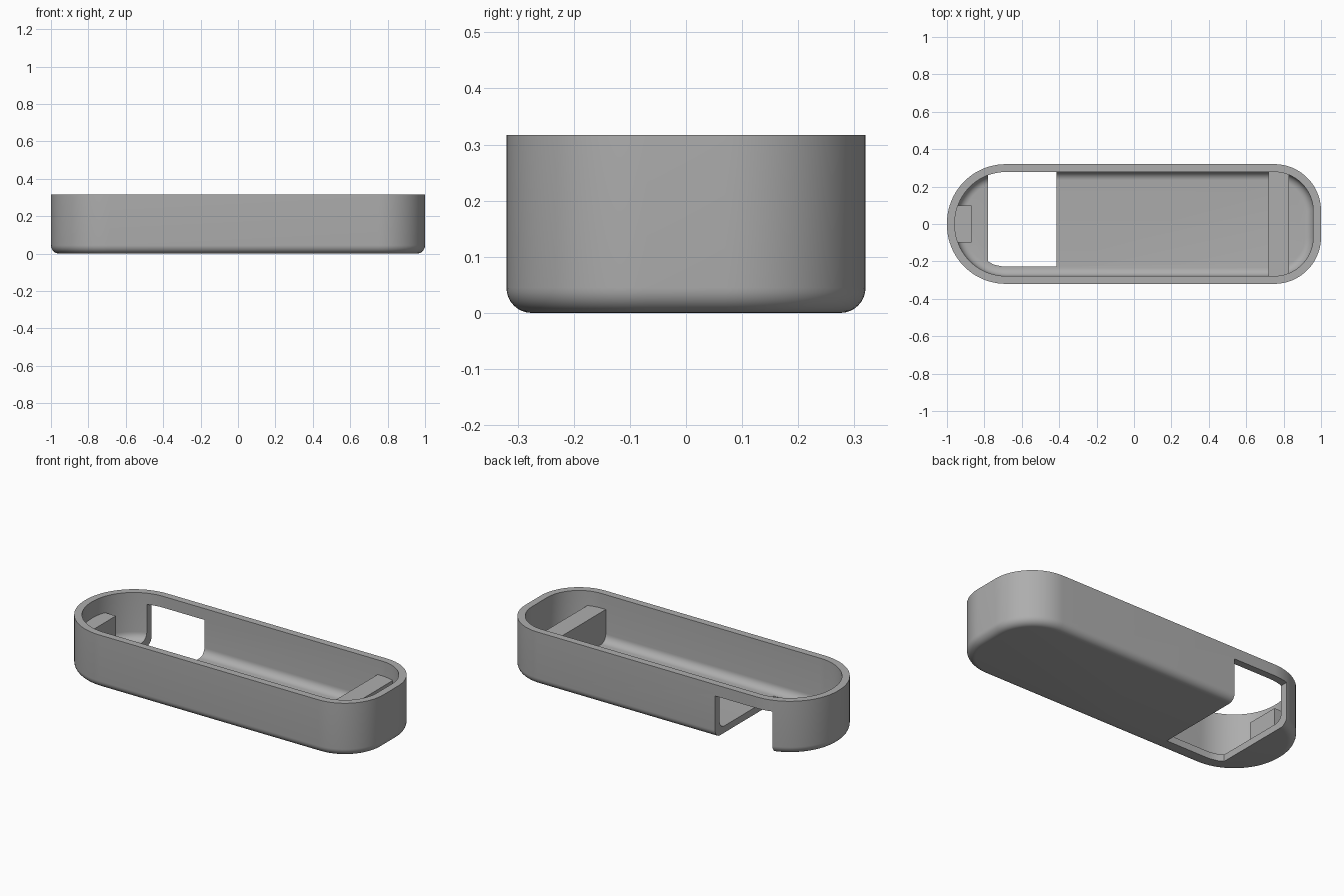
import bpy, bmesh, math

cube = bpy.data.objects.get("Cube")
if cube:
    bpy.data.objects.remove(cube, do_unlink=True)

grey = bpy.data.materials.new("plain grey")
grey.use_nodes = True
grey.diffuse_color = (0.42, 0.42, 0.42, 1)
grey.node_tree.nodes["Principled BSDF"].inputs["Base Color"].default_value = (0.42, 0.42, 0.42, 1)

HALF_W, HEIGHT, WALL, FLOOR = 0.32, 0.317, 0.042, 0.04
STEPS = 20


def outline(inset):
    """Rounded outline: a full round left end, softer corners on the right."""
    pts = []
    for i, (sx, sy, r) in enumerate([(1, 1, 0.25), (-1, 1, 0.315),
                                     (-1, -1, 0.315), (1, -1, 0.25)]):
        cx, cy = sx * (1 - r), sy * (HALF_W - r)
        for k in range(STEPS + 1):
            a = math.pi / 2 * (i + k / STEPS)
            pts.append((cx + (r - inset) * math.cos(a), cy + (r - inset) * math.sin(a)))
    return pts


def add_object(name, bm):
    bmesh.ops.recalc_face_normals(bm, faces=bm.faces)
    mesh = bpy.data.meshes.new(name)
    bm.to_mesh(mesh)
    bm.free()
    mesh.materials.append(grey)
    obj = bpy.data.objects.new(name, mesh)
    bpy.context.collection.objects.link(obj)
    return obj


def prism(name, pts, z0, z1):
    bm = bmesh.new()
    face = bm.faces.new([bm.verts.new((x, y, z0)) for x, y in pts])
    top = bmesh.ops.extrude_face_region(bm, geom=[face])["geom"]
    bmesh.ops.translate(bm, vec=(0, 0, z1 - z0),
                        verts=[v for v in top if isinstance(v, bmesh.types.BMVert)])
    return add_object(name, bm)


def block(name, x0, x1, y, z0, z1):
    return prism(name, [(x0, -y), (x1, -y), (x1, y), (x0, y)], z0, z1)


def fillet(inset, base, r):
    """Inset and height pairs running from the floor up to the wall."""
    return [(inset + r * (1 - math.sin(a)), base + r * (1 - math.cos(a)))
            for a in (math.pi / 2 * k / 8 for k in range(9))]


# Tray shell: outer skin up, over the rim, inner skin down
profile = fillet(0, 0, 0.045) + [(0, HEIGHT), (WALL, HEIGHT)]
profile += reversed(fillet(WALL, FLOOR, 0.045))
bm = bmesh.new()
rings = [[bm.verts.new((x, y, z)) for x, y in outline(inset)] for inset, z in profile]
for low, high in zip(rings, rings[1:]):
    for i in range(len(low)):
        j = (i + 1) % len(low)
        bm.faces.new((low[i], low[j], high[j], high[i]))
bm.faces.new(rings[0])
bm.faces.new(rings[-1])
shell = add_object("tray_shell", bm)

# Opening through the floor and the back wall
cutter = prism("opening_cutter", [(-0.78, 0.5), (-0.78, -0.2), (-0.75, -0.217),
                                  (-0.70, -0.228), (-0.415, -0.228), (-0.415, 0.5)],
               -0.1, 0.25)
cutter.hide_render = True
mod = shell.modifiers.new("opening", "BOOLEAN")
mod.operation, mod.solver, mod.object = "DIFFERENCE", "EXACT", cutter
bpy.context.view_layer.objects.active = shell
shell.select_set(True)
bpy.ops.object.modifier_apply(modifier=mod.name)
bpy.data.objects.remove(cutter, do_unlink=True)
bpy.ops.object.shade_smooth_by_angle(angle=math.radians(30))

# Cross rib and small end block inside the tray
block("cross_rib", 0.72, 0.83, 0.285, 0.03, 0.23)
block("end_block", -0.97, -0.87, 0.1, 0.03, 0.22)
